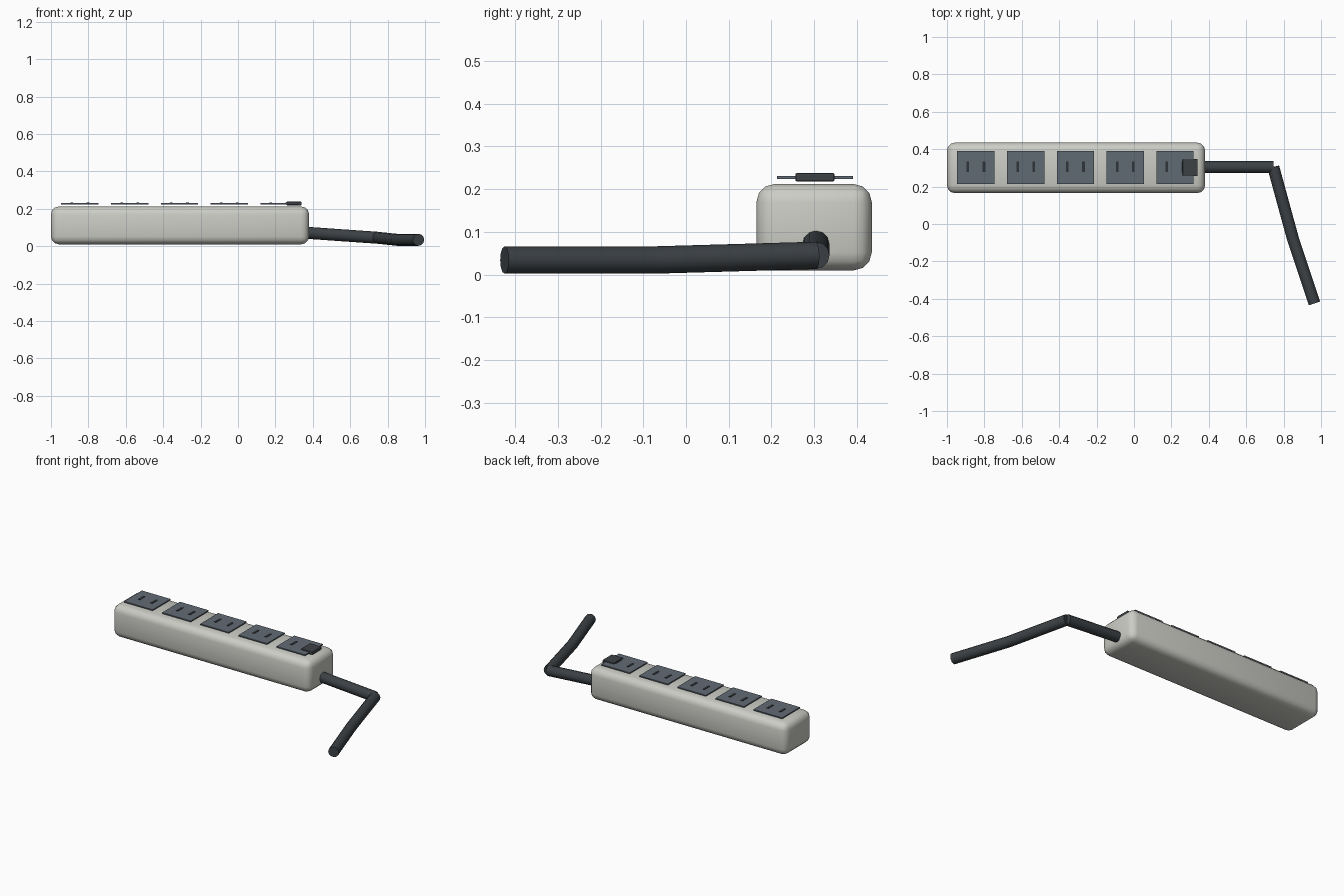
import bpy
from mathutils import Vector

if "Cube" in bpy.data.objects:
    bpy.data.objects.remove(bpy.data.objects["Cube"], do_unlink=True)


def material(name, color):
    m = bpy.data.materials.new(name)
    m.use_nodes = True
    m.diffuse_color = (*color, 1)
    bsdf = m.node_tree.nodes["Principled BSDF"]
    bsdf.inputs["Base Color"].default_value = (*color, 1)
    bsdf.inputs["Roughness"].default_value = 0.6
    return m


casing = material("warm_grey_casing", (0.60, 0.61, 0.56))
slate = material("slate_outlet", (0.12, 0.145, 0.175))
dark = material("dark_slot", (0.03, 0.034, 0.04))
rubber = material("charcoal_rubber", (0.045, 0.053, 0.06))


def finish(obj, name, mat, smooth=40):
    obj.name = name
    obj.data.materials.append(mat)
    if smooth:
        bpy.ops.object.shade_smooth_by_angle(angle=smooth * 3.14159 / 180)
    return obj


def box(name, center, size, mat, bevel=0, segments=1, smooth=0):
    bpy.ops.mesh.primitive_cube_add(size=1, location=center)
    obj = bpy.context.object
    obj.scale = size
    bpy.ops.object.transform_apply(location=False, rotation=False, scale=True)
    if bevel:
        mod = obj.modifiers.new("rounded_edges", "BEVEL")
        mod.width = bevel
        mod.segments = segments
        bpy.ops.object.modifier_apply(modifier=mod.name)
    return finish(obj, name, mat, smooth)


def rod(name, start, end, radius, mat):
    a, b = Vector(start), Vector(end)
    bpy.ops.mesh.primitive_cylinder_add(
        vertices=12, radius=radius, depth=(b - a).length, location=(a + b) / 2)
    obj = bpy.context.object
    obj.rotation_euler = (b - a).to_track_quat("Z", "Y").to_euler()
    return finish(obj, name, mat)


# Rounded casing
box("casing", (-0.31, 0.30, 0.111), (1.38, 0.27, 0.202), casing, 0.042, 3, 60)

# Row of outlets, each a thin plate with two slots
for i in range(5):
    x = -0.845 + 0.266 * i
    box(f"outlet_plate_{i + 1}", (x, 0.302, 0.2275), (0.2, 0.178, 0.007), slate)
    for side, label in ((-1, "right"), (1, "left")):
        box(f"outlet_slot_{i + 1}_{label}", (x + side * 0.043, 0.306, 0.2305),
            (0.014, 0.054, 0.006), dark)

# Power switch
box("power_switch", (0.30, 0.302, 0.228), (0.08, 0.092, 0.02), rubber, 0.004, 2)

# Cord in three straight lengths
path = [(0.36, 0.304, 0.072), (0.745, 0.304, 0.045),
        (0.85, -0.08, 0.034), (0.965, -0.425, 0.034)]
for i, (a, b) in enumerate(zip(path, path[1:])):
    rod(f"cord_length_{i + 1}", a, b, 0.032, rubber)
